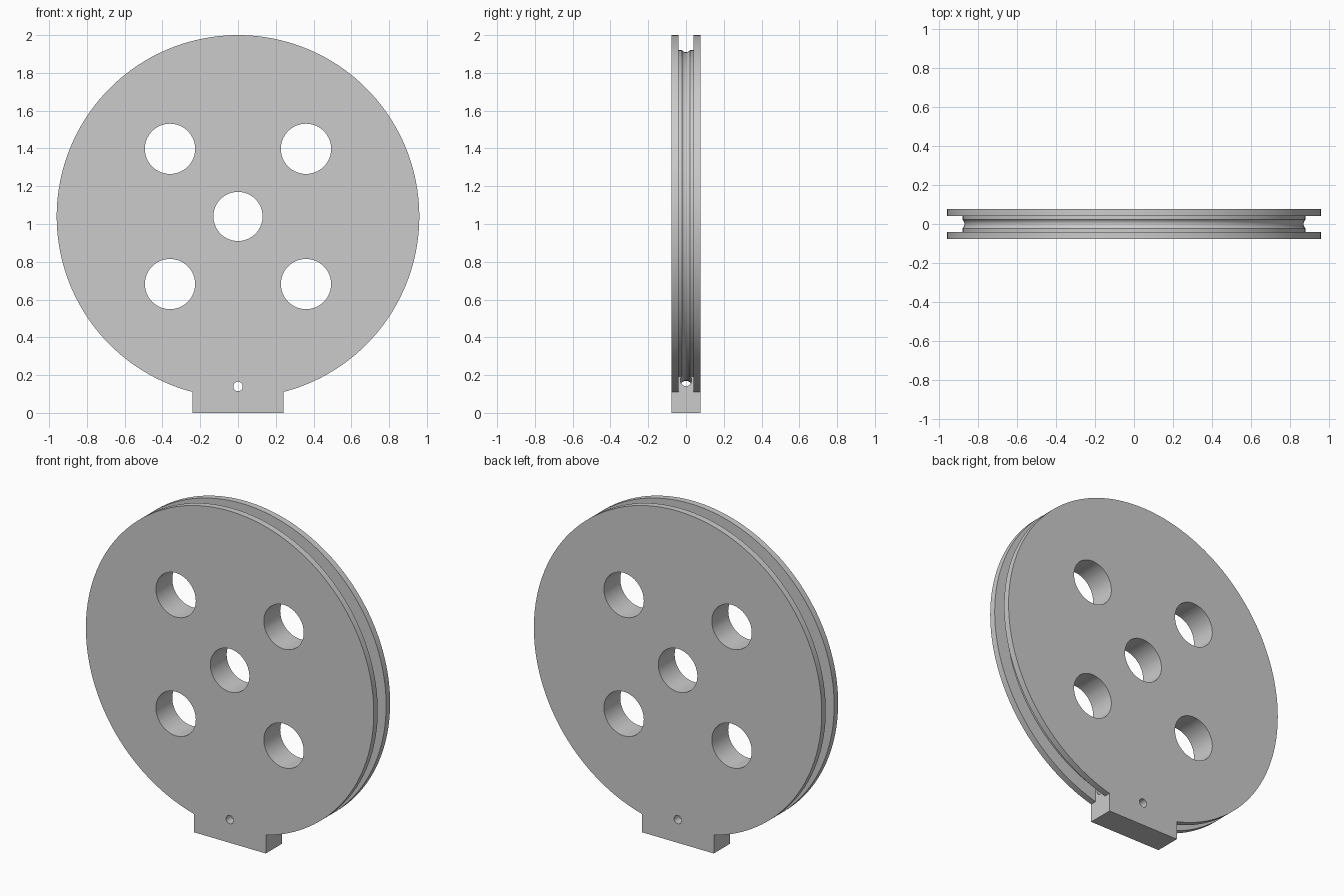
import bpy, bmesh, math
from mathutils import Matrix

if "Cube" in bpy.data.objects:
    bpy.data.objects.remove(bpy.data.objects["Cube"], do_unlink=True)

CZ = 1.04      # wheel axle height
HALF = 0.078   # half thickness
SEGS = 160

grey = bpy.data.materials.new("plain_grey")
grey.use_nodes = True
colour = (0.6, 0.6, 0.6, 1)
grey.diffuse_color = colour
grey.node_tree.nodes["Principled BSDF"].inputs["Base Color"].default_value = colour


def make_object(name, bm, helper=False):
    bmesh.ops.recalc_face_normals(bm, faces=bm.faces)
    mesh = bpy.data.meshes.new(name)
    bm.to_mesh(mesh)
    bm.free()
    mesh.materials.append(grey)
    obj = bpy.data.objects.new(name, mesh)
    bpy.context.collection.objects.link(obj)
    obj.hide_render = helper
    return obj


def lathe(name, profile, helper=False):
    """Revolve a closed (radius, y) profile about the axle."""
    bm = bmesh.new()
    rings = []
    for i in range(SEGS):
        a = math.tau * i / SEGS
        rings.append([bm.verts.new((r * math.sin(a), y, CZ + r * math.cos(a)))
                      for r, y in profile])
    n = len(profile)
    for i in range(SEGS):
        p, q = rings[i], rings[(i + 1) % SEGS]
        for j in range(n):
            k = (j + 1) % n
            bm.faces.new((p[j], p[k], q[k], q[j]))
    return make_object(name, bm, helper)


def drill(name, x, z, radius, segs):
    bm = bmesh.new()
    place = Matrix.Translation((x, 0, z)) @ Matrix.Rotation(math.pi / 2, 4, "X")
    bmesh.ops.create_cone(bm, cap_ends=True, segments=segs, radius1=radius,
                          radius2=radius, depth=0.4, matrix=place)
    return make_object(name, bm, True)


def combine(target, other, operation):
    mod = target.modifiers.new(other.name, "BOOLEAN")
    mod.operation = operation
    mod.solver = "EXACT"
    mod.object = other
    bpy.context.view_layer.objects.active = target
    bpy.ops.object.modifier_apply(modifier=mod.name)
    bpy.data.objects.remove(other, do_unlink=True)


# Flanged pulley wheel with its axle bore
wheel = lathe("pulley_wheel", [(0.13, -HALF), (0.96, -HALF), (0.96, -0.04), (0.88, -0.04),
                               (0.88, 0.04), (0.96, 0.04), (0.96, HALF), (0.13, HALF)])

# Foot block filling the groove at the bottom
bm = bmesh.new()
bmesh.ops.create_cube(bm, size=1, matrix=Matrix.Translation((0, 0, 0.125))
                      @ Matrix.Diagonal((0.48, 2 * HALF, 0.25, 1)))
combine(wheel, make_object("foot_block", bm), "UNION")

# Round cord channel running around the groove and through the foot
ring = [(0.9 + 0.03 * math.cos(math.tau * i / 20), 0.03 * math.sin(math.tau * i / 20))
        for i in range(20)]
combine(wheel, lathe("cord_channel_cutter", ring, True), "DIFFERENCE")

# Four lightening holes and the pin hole
for sx in (-1, 1):
    for sz in (-1, 1):
        combine(wheel, drill("round_hole_cutter", 0.36 * sx, CZ + 0.358 * sz, 0.133, 64),
                "DIFFERENCE")
combine(wheel, drill("pin_hole_cutter", 0, 0.14, 0.025, 32), "DIFFERENCE")

bpy.ops.object.select_all(action="DESELECT")
wheel.select_set(True)
bpy.context.view_layer.objects.active = wheel
bpy.ops.object.shade_smooth_by_angle(angle=math.radians(30))
